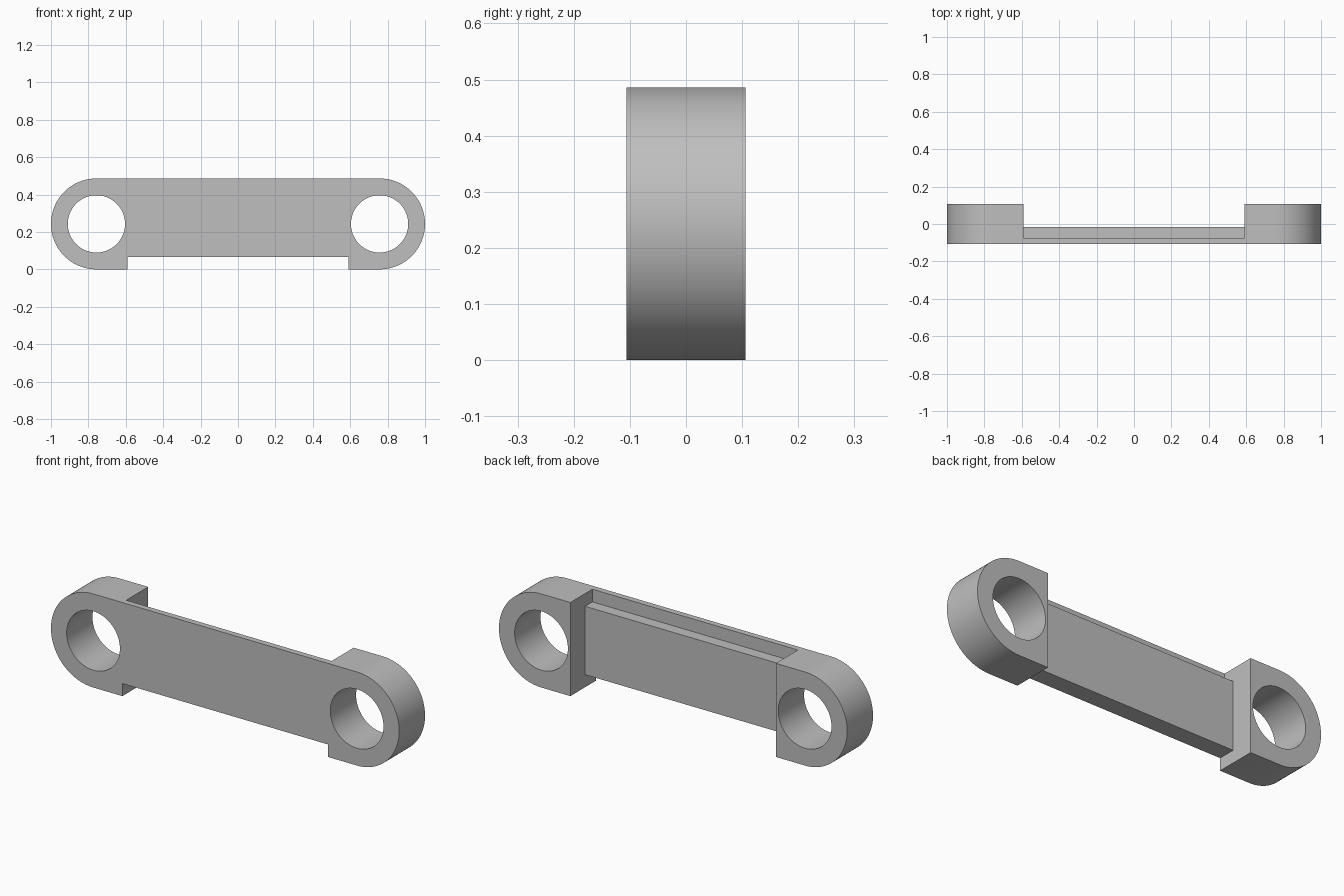
import bpy
import bmesh
from math import cos, sin, pi, radians
from mathutils import Matrix

if "Cube" in bpy.data.objects:
    bpy.data.objects.remove(bpy.data.objects["Cube"], do_unlink=True)

HALF_DEPTH = 0.106
RADIUS = 0.243          # rounded ends
EYE_X = 1 - RADIUS      # centre of each eye
BORE = 0.153
INNER_X = 0.59          # inner face of each eye block
WEB_BOTTOM, LEDGE_Z = 0.065, 0.42
LIP_Y, WEB_Y = -0.075, -0.015
ARC_STEPS = 48

grey = bpy.data.materials.new("light grey")
grey.use_nodes = True
COLOUR = (0.52, 0.52, 0.52, 1)
grey.diffuse_color = COLOUR
grey.node_tree.nodes["Principled BSDF"].inputs["Base Color"].default_value = COLOUR


def add_object(name, bm):
    bmesh.ops.recalc_face_normals(bm, faces=bm.faces[:])
    mesh = bpy.data.meshes.new(name)
    bm.to_mesh(mesh)
    bm.free()
    mesh.materials.append(grey)
    obj = bpy.data.objects.new(name, mesh)
    bpy.context.collection.objects.link(obj)
    return obj


def prism(name, outline, y0, y1):
    """Extrude an (x, z) outline from y0 to y1."""
    bm = bmesh.new()
    face = bm.faces.new([bm.verts.new((x, y0, z)) for x, z in outline])
    result = bmesh.ops.extrude_face_region(bm, geom=[face])
    moved = [v for v in result["geom"] if isinstance(v, bmesh.types.BMVert)]
    bmesh.ops.translate(bm, verts=moved, vec=(0, y1 - y0, 0))
    return add_object(name, bm)


def rectangle(x, z0, z1):
    return [(-x, z0), (x, z0), (x, z1), (-x, z1)]


def cut(body, cutter):
    cutter.hide_render = True
    mod = body.modifiers.new("cut", "BOOLEAN")
    mod.operation, mod.solver, mod.object = "DIFFERENCE", "EXACT", cutter
    bpy.context.view_layer.objects.active = body
    bpy.ops.object.modifier_apply(modifier=mod.name)
    bpy.data.objects.remove(cutter, do_unlink=True)


# Link body: round-ended bar with a notch along the underside
right_end = [(INNER_X, WEB_BOTTOM), (INNER_X, 0)]
for i in range(ARC_STEPS + 1):
    a = -pi / 2 + pi * i / ARC_STEPS
    right_end.append((EYE_X + RADIUS * cos(a), RADIUS + RADIUS * sin(a)))
outline = right_end + [(-x, z) for x, z in reversed(right_end)]
link = prism("link_arm", outline, -HALF_DEPTH, HALF_DEPTH)

# Recess behind the web, then the step that leaves a thin front lip
cut(link, prism("back_recess", rectangle(INNER_X, -0.2, 0.7), WEB_Y, 0.3))
cut(link, prism("lip_step", rectangle(INNER_X, LEDGE_Z, 0.7), LIP_Y, 0.3))

# Bores through both eyes
for side in (-1, 1):
    bm = bmesh.new()
    bmesh.ops.create_cone(
        bm, cap_ends=True, segments=2 * ARC_STEPS, radius1=BORE, radius2=BORE, depth=1,
        matrix=Matrix.Translation((side * EYE_X, 0, RADIUS)) @ Matrix.Rotation(pi / 2, 4, "X"))
    cut(link, add_object("bore", bm))

bpy.ops.object.select_all(action="DESELECT")
link.select_set(True)
bpy.context.view_layer.objects.active = link
bpy.ops.object.shade_smooth_by_angle(angle=radians(30))
